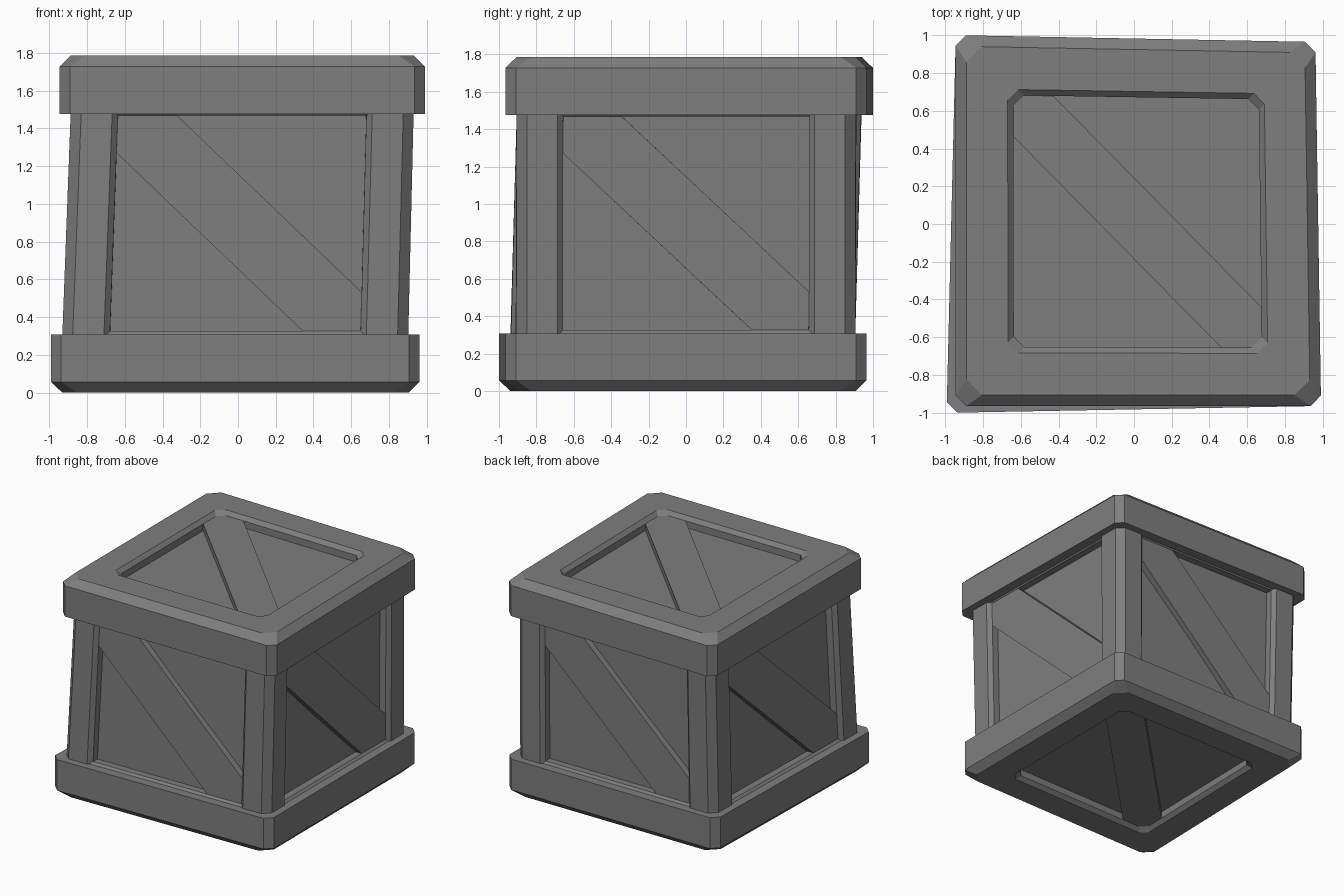
import bpy, bmesh, math
from mathutils import Matrix, Vector

old = bpy.data.objects.get("Cube")
if old:
    bpy.data.objects.remove(old, do_unlink=True)

grey = bpy.data.materials.new("plain_grey")
grey.use_nodes = True
COLOUR = (0.21, 0.21, 0.21, 1)
grey.diffuse_color = COLOUR
grey.node_tree.nodes["Principled BSDF"].inputs["Base Color"].default_value = COLOUR

HEIGHT = 1.785     # whole crate
RIM = 0.308        # height of the end frames
HALF = 0.955       # half width of the end frames
POST = 0.897       # outer half width of the posts
HOLE = 0.65        # half width of the openings
LIP = 0.03         # bevel around the openings
SINK = 0.055       # depth of the panels behind the braces
PANEL = POST - LIP - SINK
SILL = 0.325       # height of the lower opening edge

# Crooked corners: (x side, y side, top?) -> shift
SHIFTS = {(-1, -1, 0): (-0.048, -0.036),
          (1, -1, 1): (0.03, 0),
          (-1, 1, 1): (0, 0.036)}


def crooked(p):
    """Push a point of the square crate into its hand-made, skewed shape."""
    t = min(max((p.z - RIM) / (HEIGHT - 2 * RIM), 0), 1)
    x, y = p.x * 0.998 + 0.008, p.y * 1.01
    for (sx, sy, top), (dx, dy) in SHIFTS.items():
        w = (1 + sx * p.x / HALF) * (1 + sy * p.y / HALF) / 4
        w *= t if top else 1 - t
        x += w * dx
        y += w * dy
    return Vector((x, y, p.z))


def finish(bm, name, matrix):
    bmesh.ops.transform(bm, matrix=matrix, verts=bm.verts)
    bmesh.ops.recalc_face_normals(bm, faces=bm.faces)
    for v in bm.verts:
        v.co = crooked(v.co)
    mesh = bpy.data.meshes.new(name)
    bm.to_mesh(mesh)
    bm.free()
    mesh.materials.append(grey)
    obj = bpy.data.objects.new(name, mesh)
    bpy.context.collection.objects.link(obj)


def prism(name, outline, depth, matrix=Matrix()):
    """Extrude a flat outline along a vector."""
    bm = bmesh.new()
    a = [bm.verts.new(p) for p in outline]
    b = [bm.verts.new(Vector(p) + Vector(depth)) for p in outline]
    bm.faces.new(a)
    bm.faces.new(b)
    for i in range(len(a)):
        j = (i + 1) % len(a)
        bm.faces.new((a[i], a[j], b[j], b[i]))
    finish(bm, name, matrix)


def octagon(bm, r, cut, z):
    """Square ring with clipped corners."""
    k = r - cut
    pts = [(k, -r), (r, -k), (r, k), (k, r), (-k, r), (-r, k), (-r, -k), (-k, -r)]
    return [bm.verts.new((x, y, z)) for x, y in pts]


def end_frame(name, matrix):
    """Bevelled square frame with a sunken panel."""
    top, bevel = HEIGHT, 0.057
    loops = [(HOLE + LIP, 0.05, top - RIM), (HALF, 0.055, top - RIM),
             (HALF, 0.055, top - bevel), (HALF - bevel, 0.08, top),
             (HOLE + LIP, 0.055, top), (HOLE, 0.055, top - LIP),
             (HOLE, 0.055, top - LIP - SINK)]
    bm = bmesh.new()
    rings = [octagon(bm, *l) for l in loops]
    for a, b in zip(rings, rings[1:]):
        for i in range(8):
            j = (i + 1) % 8
            bm.faces.new((a[i], a[j], b[j], b[i]))
    bm.faces.new(rings[0])
    bm.faces.new(rings[-1])
    finish(bm, name, matrix)


def diagonal(lo, hi, wu, wv):
    """Six-sided diagonal strip from upper left to lower right."""
    h = HOLE
    return [(-h, hi), (-h + wu, hi), (h, lo + wv), (h, lo), (h - wu, lo), (-h, hi - wv)]


# End frames with their braces; the bottom is the top turned over
turn_over = Matrix.Translation((0, 0, HEIGHT)) @ Matrix.Rotation(math.pi, 4, 'X')
for end, m in (("top", Matrix()), ("bottom", turn_over)):
    end_frame(end + "_frame", m)
    strip = diagonal(-HOLE, HOLE, 0.213, 0.213)
    prism(end + "_brace", [(u, v, HEIGHT - LIP) for u, v in strip],
          (0, 0, -SINK - 0.01), m)

# Four sides: post, panel, sill, lintel and brace
inner = HOLE + LIP
post_outline = [(HOLE, POST - LIP), (inner, POST), (POST - 0.055, POST),
                (POST, POST - 0.055), (POST, inner), (POST - LIP, HOLE), (HOLE, HOLE)]
z0, z1 = RIM - 0.01, HEIGHT - RIM + 0.01
edge = [(POST, SILL - LIP), (POST - LIP, SILL), (PANEL - 0.01, SILL),
        (PANEL - 0.01, SILL - LIP)]
strip = diagonal(SILL, HEIGHT - RIM, 0.3, 0.207)
for i, side in enumerate(("front", "right", "back", "left")):
    m = Matrix.Rotation(i * math.pi / 2, 4, 'Z')
    # this post closes the left edge of the side
    prism(side + "_post", [(-x, -y, z0) for x, y in post_outline], (0, 0, z1 - z0), m)
    prism(side + "_panel", [(-0.7, -PANEL, z0), (0.7, -PANEL, z0),
                            (0.7, -PANEL, z1), (-0.7, -PANEL, z1)], (0, 0.03, 0), m)
    prism(side + "_sill", [(-0.69, -y, z) for y, z in edge], (1.38, 0, 0), m)
    prism(side + "_lintel", [(-0.69, -y, HEIGHT + 0.007 - z) for y, z in edge],
          (1.38, 0, 0), m)
    prism(side + "_brace", [(u, LIP - POST, v) for u, v in strip],
          (0, SINK + 0.01, 0), m)
